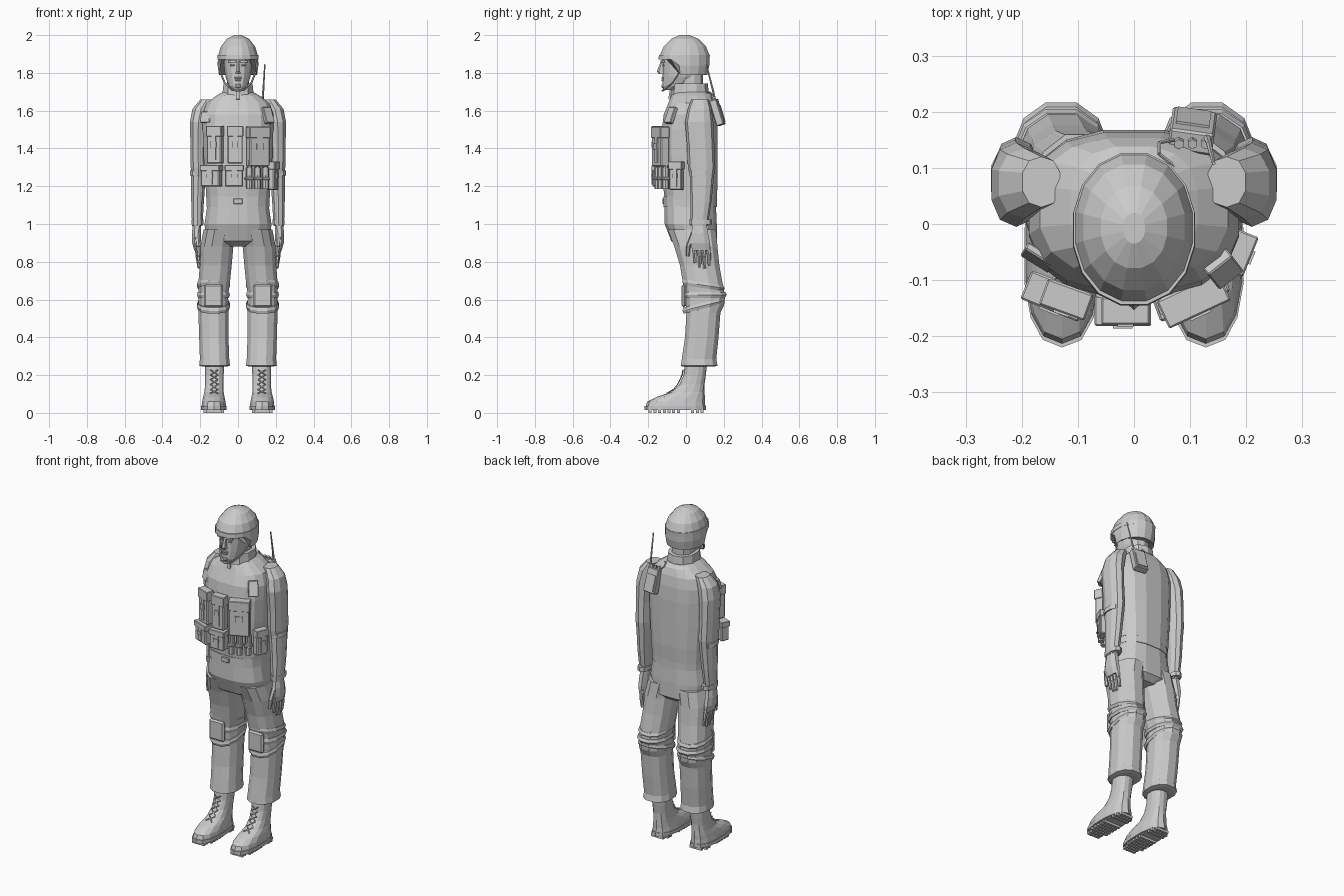
import bpy, bmesh, math
from mathutils import Matrix, Vector

old = bpy.data.objects.get("Cube")
if old:
    bpy.data.objects.remove(old, do_unlink=True)

UNIT = 0.01  # all part sizes below are in hundredths

grey = bpy.data.materials.new("plain grey")
grey.use_nodes = True
grey.diffuse_color = (0.6, 0.6, 0.6, 1)
grey.node_tree.nodes["Principled BSDF"].inputs["Base Color"].default_value = grey.diffuse_color


def finish(name, bm):
    bmesh.ops.recalc_face_normals(bm, faces=bm.faces[:])
    bmesh.ops.scale(bm, vec=Vector((UNIT, UNIT, UNIT)), verts=bm.verts[:])
    mesh = bpy.data.meshes.new(name)
    bm.to_mesh(mesh)
    bm.free()
    mesh.materials.append(grey)
    obj = bpy.data.objects.new(name, mesh)
    bpy.context.collection.objects.link(obj)
    return obj


def bulge(value, power):
    return math.copysign(abs(value) ** (2 / power), value)


def loft(name, sections, side=1, sides=12, power=2.3, warp=None):
    """Skin rounded rings given as (z, centre x, half width, front y, back y)."""
    bm = bmesh.new()
    rings = []
    for z, cx, half, front, back in sections:
        ring = []
        for i in range(sides):
            angle = math.tau * (i + 0.5) / sides
            p = Vector((side * cx + half * bulge(math.cos(angle), power),
                        (front + back) / 2 + (back - front) / 2 * bulge(math.sin(angle), power), z))
            ring.append(bm.verts.new(warp(p) if warp else p))
        rings.append(ring)
    for low, high in zip(rings, rings[1:]):
        for i in range(sides):
            j = (i + 1) % sides
            bm.faces.new((low[i], low[j], high[j], high[i]))
    bm.faces.new(rings[0])
    bm.faces.new(rings[-1])
    return finish(name, bm)


def box(name, centre, size, turn=0, tilt=0, bevel=0):
    bm = bmesh.new()
    matrix = (Matrix.Translation(centre) @ Matrix.Rotation(math.radians(turn), 4, "Z")
              @ Matrix.Rotation(math.radians(tilt), 4, "X") @ Matrix.Diagonal((*size, 1)))
    bmesh.ops.create_cube(bm, size=1, matrix=matrix)
    if bevel:
        bmesh.ops.bevel(bm, geom=bm.edges[:], offset=bevel, segments=1, affect="EDGES")
    return finish(name, bm)


def tube(name, points, radius, tip=None, sides=6):
    """Straight cylinders following a path, tapering to the tip radius."""
    bm = bmesh.new()
    points = [Vector(p) for p in points]
    tip = radius if tip is None else tip
    count = len(points) - 1
    for i, (start, end) in enumerate(zip(points, points[1:])):
        line = end - start
        spin = line.to_track_quat("Z", "Y").to_matrix().to_4x4()
        bmesh.ops.create_cone(bm, cap_ends=True, segments=sides, depth=line.length,
                              radius1=radius + (tip - radius) * i / count,
                              radius2=radius + (tip - radius) * (i + 1) / count,
                              matrix=Matrix.Translation((start + end) / 2) @ spin)
    return finish(name, bm)


def pouch(name, centre, size, turn):
    """Body, lid and buckle of one vest pouch."""
    x, y, z = centre
    wide, deep, tall = size
    out = Matrix.Rotation(math.radians(turn), 3, "Z") @ Vector((0, -1, 0))
    middle = Vector(centre)
    up = Vector((0, 0, 1))
    box(name, middle, size, turn, bevel=0.5)
    box(name + "_lid", middle + up * tall * 0.36 + out * 0.3,
        (wide + 0.6, deep + 0.4, tall * 0.28), turn, bevel=0.3)
    box(name + "_strap", middle + out * deep * 0.5, (wide * 0.3, 0.9, tall * 0.8), turn)
    box(name + "_buckle", middle + out * (deep * 0.5 + 0.4), (wide * 0.36, 1, tall * 0.16), turn)


# Torso, belt and hips
loft("vest", [(113, 0, 17, -11.5, 16.5), (122, 0, 17.5, -12.5, 17), (136, 0, 18.5, -13, 17),
              (150, 0, 19, -13, 17), (158, 0, 19, -12, 16.5), (164, 0, 17, -9.5, 15.5),
              (168, 0, 11.5, -8, 14), (170, 0, 8, -6, 12)], sides=16, power=2.6)
loft("belt", [(109, 0, 16.8, -12, 16.5), (114.5, 0, 16.8, -12, 16.5)], sides=16, power=2.6)
loft("hips", [(88, 0, 9, -3, 13), (91, 0, 17, -8, 16.5), (100, 0, 18, -11.5, 16.5),
              (111, 0, 16.3, -11.5, 16)], sides=16, power=2.6)
box("belt_buckle", (0, -12, 112), (5, 1, 3), bevel=0.3)

# Collar and neck
loft("collar", [(163, 0, 9, -9, 12.5), (170, 0, 8.5, -8, 12), (174.5, 0, 8, -7.5, 11.5)], sides=10)
box("collar_flap", (0, -8.3, 170), (2, 1, 8), tilt=-8)
loft("neck", [(168, 0, 6, -5, 9), (180, 0, 6, -5, 9)], sides=10)

# Head and face
loft("head", [(171, 0, 3, -12, -3), (173, 0, 5, -12.6, 2), (178, 0, 6.8, -12.4, 7),
              (184, 0, 7.6, -12.3, 9), (191, 0, 7.8, -12.8, 10)], sides=14, power=2.2)
loft("nose", [(179.5, 0, 1.6, -14.6, -11), (180.8, 0, 1.3, -15.4, -11),
              (186.5, 0, 0.7, -13.2, -11)], sides=6, power=2)
for name, z, wide in (("upper_lip", 177.4, 4), ("lower_lip", 176.2, 3.4)):
    box(name, (0, -12.4, z), (wide, 1.4, 0.8), bevel=0.3)
box("chin", (0, -12, 173), (3.4, 2, 2.4), bevel=0.7)

# Helmet, raised over the face and low over the ears and nape


def raise_brim(p):
    lift = min(1, max(0, (-3 - p.y) / 4))
    p.z = max(p.z, 179 + 8.5 * lift)
    return p


loft("helmet", [(179, 0, 10.3, -12.5, 11.5), (184, 0, 11, -14.2, 12.6), (189, 0, 10.8, -14.2, 12.8),
                (194, 0, 9.2, -12, 10.8), (198, 0, 6, -8, 6.8), (200, 0, 2, -3.5, 2)],
     sides=16, power=2.1, warp=raise_brim)
loft("helmet_brim", [(187, 0, 11.1, -14.8, 12.7), (189.6, 0, 11, -14.6, 12.9)], sides=16, power=2.1)

# Arms, hands, legs and boots on both sides
for label, side in (("left", 1), ("right", -1)):
    box(label + "_eye", (side * 3, -11.9, 184), (2.4, 0.9, 0.9), bevel=0.3)
    box(label + "_brow", (side * 3, -12.4, 186), (4, 1.2, 0.9), turn=side * 12)
    tube(label + "_chin_strap", [(side * 9.6, -3, 181), (side * 7.2, -7, 175), (side * 3.4, -11.5, 171),
                                 (0, -12.5, 170.6)], 0.5)

    loft(label + "_arm", [(99, 21.6, 2.9, 2.5, 11.5), (112, 21.4, 3.5, 2.5, 13.5), (125, 21, 4, 2, 14.8),
                          (130, 21, 4.2, 1, 15.5), (142, 21.2, 4.2, 0.5, 15), (154, 21, 4.6, -0.5, 14.5),
                          (161, 19.5, 4.8, 1, 13.5), (166, 16.5, 3.5, 3, 12)], side, sides=10)
    for name, z, half in (("cuff", 101, 3.3), ("elbow_fold", 127, 4.3)):
        loft(label + "_" + name, [(z - 1.3, 21.4, half, 1.9, 12 + half / 2),
                                  (z + 1.3, 21.4, half, 1.9, 12 + half / 2)], side, sides=10)
    loft(label + "_palm", [(86, 21.6, 1.7, 3, 13), (90, 22, 2.4, 2, 13),
                           (95, 22, 2.6, 2.5, 12), (101, 21.6, 2.3, 3.5, 11)], side, sides=8)
    for i, length in enumerate((7.5, 10, 10.5, 9)):
        y = 4.2 + 2.5 * i
        tube(label + "_finger_%d" % i, [(side * 21.6, y, 88), (side * 21.4, y + 0.5, 88 - length / 2),
                                        (side * 20.6, y + 0.6, 87 - length)], 1.3, 0.8)
    tube(label + "_thumb", [(side * 21.5, 4, 95), (side * 21, 1.2, 88), (side * 20.5, 1, 83)], 1.4, 0.9)

    loft(label + "_trouser", [(24.5, 12.4, 6.5, -2, 15), (25, 12.4, 8.4, -3, 17), (28.5, 12.4, 8, -2.5, 16.3),
                              (40, 12.8, 8, -0.8, 17.5), (53, 13, 8.2, 0, 18.5), (57, 13, 8.2, -0.5, 20.5),
                              (62, 13, 8, -1, 21), (69, 12.6, 8.6, -2, 19.6), (78, 11.8, 8.7, -3.5, 18),
                              (88, 11.2, 9, -6.5, 17), (97, 9.5, 9, -10, 16.3)], side, sides=12)
    # Knee pad and the sloping straps that hold it
    for name, z, slope, back in (("upper", 67.5, -0.15, 20.8), ("middle", 62.5, 0, 22), ("lower", 57, 0.25, 21)):
        def slant(p, slope=slope):
            p.z += slope * (p.y - 10)
            return p
        loft(label + "_knee_%s_strap" % name, [(z - 1.6, 13, 8.4, -1.6, back - 1.2), (z, 13, 9, -2.2, back),
                                               (z + 1.6, 13, 8.5, -1.8, back - 0.8)], side, warp=slant)
    box(label + "_knee_pad", (side * 13, -1.2, 62), (10, 2.4, 12), bevel=0.9)

    loft(label + "_boot", [(3, 12.8, 6.7, -21.5, 10.3), (6, 12.8, 6.3, -20.5, 10), (8.5, 12.8, 5.8, -15.5, 10),
                           (11, 12.7, 5.2, -8, 9.8), (15, 12.6, 4.9, -3.5, 9.8), (20, 12.5, 5, -1.3, 10.5),
                           (27, 12.4, 5.4, -0.5, 11.3)], side, sides=14, power=2.4)
    loft(label + "_sole", [(1.4, 12.8, 6.8, -22, 10.6), (3.6, 12.8, 6.9, -22, 10.6)], side, sides=14, power=2.4)
    for i in range(12):
        y = -19 + 2.5 * i
        if not 0 <= i - 7 <= 1:
            box(label + "_tread_%d" % i, (side * 12.8, y, 0.8), (11 if 1 < i < 11 else 8, 1.6, 1.6))
    # Criss-cross laces between the eyelets up the boot front
    eyelets = [(-10, 10.2), (-6.5, 12.2), (-4.2, 15), (-3, 17.5), (-1.9, 20), (-1.5, 22.5)]
    for start in (-1, 1):
        lace = [(side * 12.6 + 2 * start * (-1) ** i, y - 0.1, z + 0.2) for i, (y, z) in enumerate(eyelets)]
        tube(label + "_lace", lace, 0.35, sides=4)

# Front pouches, upper row then lower row
pouch("upper_outer_pouch", (-12, -13.2, 142), (8, 4.5, 20), -20)
pouch("upper_middle_pouch", (-1.5, -15.2, 142), (8, 4.5, 20), 0)
pouch("upper_wide_pouch", (10.5, -13.4, 141), (11.5, 5, 21), 25)
pouch("lower_outer_pouch", (-14, -12.6, 125.5), (10.5, 5, 11.5), -22)
pouch("lower_middle_pouch", (-2, -15.2, 125.5), (9.5, 5, 11.5), 0)
pouch("side_pouch", (18.5, -5, 125.5), (7, 4, 15), 68)

# Row of canisters beside the lower pouches
for i, (x, y) in enumerate(((6, -14.8), (10.3, -13.3), (14.5, -10.8))):
    tube("canister_%d" % i, [(x, y, 118.5), (x, y, 130)], 1.8, sides=8)
    tube("canister_neck_%d" % i, [(x, y, 130), (x, y, 134)], 1.1, sides=8)
    box("canister_band_%d" % i, (x, y, 124), (4.2, 4.2, 1.6), turn=20, bevel=0.4)
    box("canister_lever_%d" % i, (x, y - 1.7, 130), (0.9, 0.8, 8))

# Chest plates
box("left_chest_plate", (15.8, -8, 157.5), (5.5, 2.2, 9), turn=38, tilt=-22, bevel=0.3)
box("right_chest_plate", (-17, -6, 156.5), (6, 1.5, 6), turn=-32, tilt=-15, bevel=0.3)

# Radio on the back of the shoulder
box("radio", (10.4, 16.6, 159), (8, 4, 14), turn=-8, tilt=17, bevel=0.4)
box("radio_panel", (10.6, 18.8, 158.5), (6, 0.9, 9), turn=-8, tilt=17)
for i in range(3):
    x = 8 + 2.4 * i
    tube("radio_knob_%d" % i, [(x, 14.8, 165), (x, 14.2, 167.2)], 0.9)
tube("antenna", [(13, 15.5, 165), (13.4, 14.2, 171), (14.2, 10.8, 184.5)], 0.7, 0.35)
tube("radio_cable", [(7, 15, 165.5), (4.5, 14.5, 168), (4.5, 12.5, 170), (7, 10.5, 169), (8.5, 6, 169)], 0.35)
